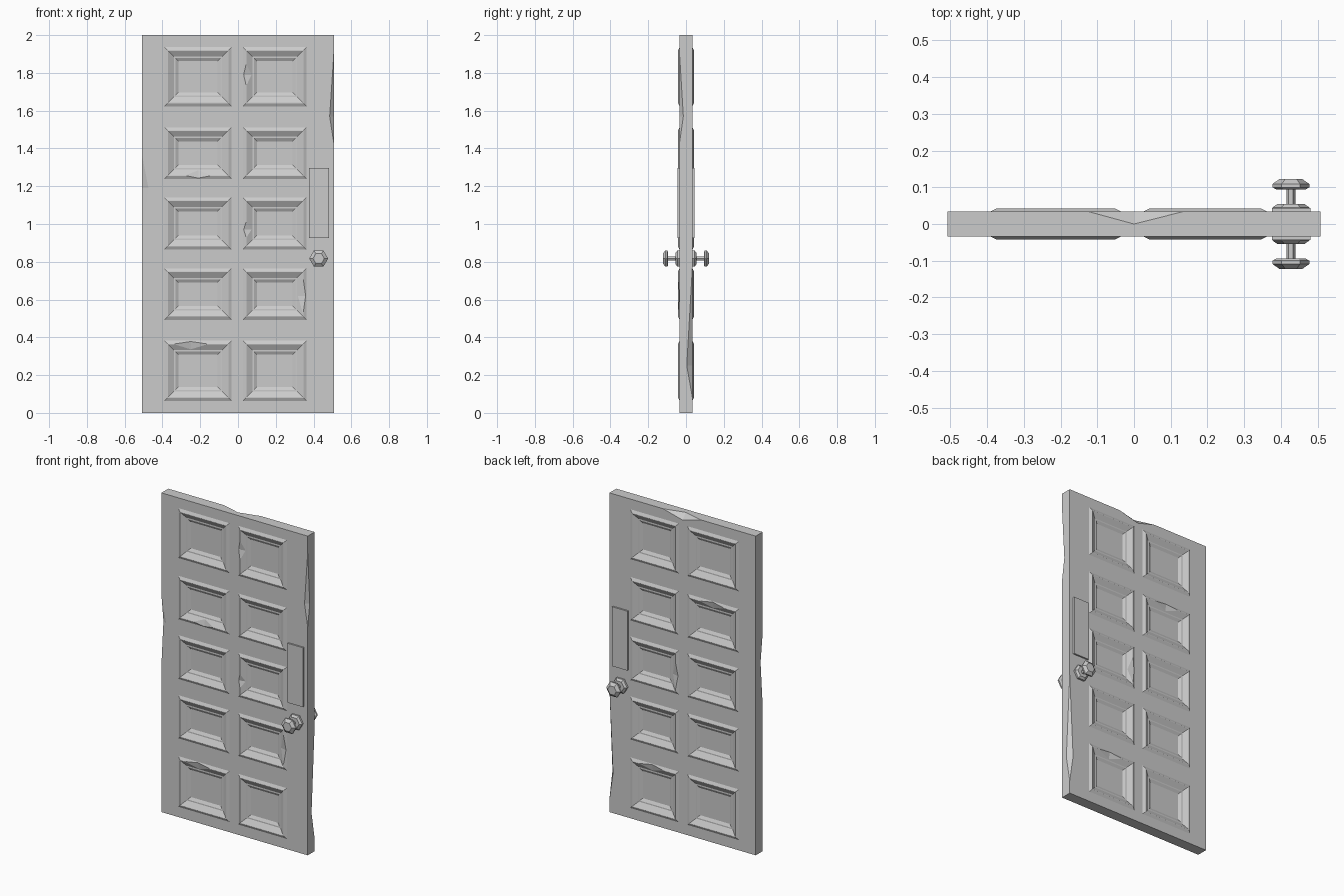
import bpy
import bmesh
from math import pi, cos, sin
from mathutils import Vector

if "Cube" in bpy.data.objects:
    bpy.data.objects.remove(bpy.data.objects["Cube"], do_unlink=True)

grey = bpy.data.materials.new("plain_grey")
grey.use_nodes = True
COLOUR = (0.6, 0.6, 0.6, 1)
grey.diffuse_color = COLOUR
grey.node_tree.nodes["Principled BSDF"].inputs["Base Color"].default_value = COLOUR

W, T, H = 0.507, 0.034, 2.0          # half width, half thickness, height
COLS = [(-0.39, -0.035), (0.026, 0.362)]
ROWS = [(0.064, 0.382), (0.493, 0.764), (0.865, 1.14), (1.239, 1.512), (1.623, 1.936)]


def finish(name, bm):
    bmesh.ops.recalc_face_normals(bm, faces=bm.faces)
    mesh = bpy.data.meshes.new(name)
    bm.to_mesh(mesh)
    bm.free()
    mesh.materials.append(grey)
    ob = bpy.data.objects.new(name, mesh)
    bpy.context.scene.collection.objects.link(ob)
    return ob


def box(bm, lo, hi):
    verts = bmesh.ops.create_cube(bm, size=1)["verts"]
    lo, hi = Vector(lo), Vector(hi)
    for v in verts:
        v.co = (lo + hi) / 2 + v.co * (hi - lo)


# Door slab, cut into a grid so that each panel is one face per side
bm = bmesh.new()
box(bm, (-W, -T, 0), (W, T, H))
for axis, spans in ((Vector((1, 0, 0)), COLS), (Vector((0, 0, 1)), ROWS)):
    for span in spans:
        for d in span:
            bmesh.ops.bisect_plane(bm, geom=bm.verts[:] + bm.edges[:] + bm.faces[:],
                                   plane_co=axis * d, plane_no=axis)


def in_spans(value, spans):
    return any(a < value < b for a, b in spans)


# Raised moulding, then a stepped recess in every panel
bm.normal_update()
panels = [f for f in bm.faces if abs(f.normal.y) > 0.9
          and in_spans(f.calc_center_median().x, COLS)
          and in_spans(f.calc_center_median().z, ROWS)]
for inset, rise in ((0.016, 0.008), (0.003, 0), (0.031, -0.018), (0.008, 0), (0.016, -0.009)):
    bmesh.ops.inset_individual(bm, faces=panels, thickness=inset, depth=rise,
                               use_even_offset=True)
door = finish("door_slab", bm)

# Chips: a and b are the ends along an edge, c and d the deepest points either side
cut = bmesh.new()


def chip(a, b, c, d):
    a, b, c, d = map(Vector, (a, b, c, d))
    mid = (c + d) / 2
    points = (a + (a - mid) * 0.3, b + (b - mid) * 0.3,
              c + (c - d) * 0.3, d + (d - c) * 0.3)
    bmesh.ops.convex_hull(cut, input=[cut.verts.new(p) for p in points])


def side_chip(x, y, low, high, deep, dx, dy):
    sx, sy = (1 if x > 0 else -1), (1 if y > 0 else -1)
    chip((x, y, low), (x, y, high), (x - sx * dx, y, deep), (x, y - sy * dy, deep))


chip((-0.125, T, H), (0.135, T, H), (0, 0, H), (0, T, H - 0.035))
side_chip(-W, -T, 0.92, 1.36, 1.19, 0.033, 0.02)
side_chip(W, -T, 1.43, 1.9, 1.57, 0.022, 0.02)
side_chip(W, T, 0.08, 0.78, 0.25, 0.025, 0.03)


def moulding_chip(col, row, edge, side, centre, half):
    """Notch in one moulding ridge; centre and half run along that ridge."""
    (x0, x1), (z0, z1) = COLS[col], ROWS[row]
    across = edge in ("left", "right")
    base, inward = {"left": (x0, 1), "right": (x1, -1),
                    "bottom": (z0, 1), "top": (z1, -1)}[edge]

    def point(along, offset, y):
        p = base + inward * offset
        return (p, side * y, along) if across else (along, side * y, p)
    chip(point(centre - half, 0.018, 0.042), point(centre + half, 0.018, 0.042),
         point(centre, 0.004, 0.036), point(centre, 0.045, 0.0267))


for args in ((1, 4, "left", -1, 1.79, 0.055), (0, 3, "bottom", -1, -0.21, 0.065),
             (1, 2, "left", -1, 0.97, 0.04), (1, 1, "right", -1, 0.62, 0.09),
             (0, 0, "top", -1, -0.25, 0.085), (0, 3, "top", 1, -0.21, 0.08),
             (1, 2, "left", 1, 0.98, 0.08), (1, 0, "top", 1, 0.21, 0.08)):
    moulding_chip(*args)

cutter = finish("chip_cutter", cut)
cutter.hide_render = True
mod = door.modifiers.new("chips", "BOOLEAN")
mod.operation = "DIFFERENCE"
mod.solver = "EXACT"
mod.object = cutter
graph = bpy.context.evaluated_depsgraph_get()
door.data = bpy.data.meshes.new_from_object(door.evaluated_get(graph))
door.modifiers.clear()
bpy.data.objects.remove(cutter, do_unlink=True)

# Six-sided knob profile: radius and distance from the door centre
KNOB = [(0.05, 0.03), (0.05, 0.045), (0.036, 0.055), (0.012, 0.055), (0.012, 0.094),
        (0.04, 0.094), (0.05, 0.1), (0.05, 0.109), (0.03, 0.123)]
for side, label in ((-1, "front"), (1, "back")):
    bm = bmesh.new()
    rings = [[bm.verts.new((0.427 + r * cos(k * pi / 3), side * y, 0.817 + r * sin(k * pi / 3)))
              for k in range(6)] for r, y in KNOB]
    for lower, upper in zip(rings, rings[1:]):
        for k in range(6):
            n = (k + 1) % 6
            bm.faces.new((lower[k], lower[n], upper[n], upper[k]))
    bm.faces.new(rings[0])
    bm.faces.new(rings[-1])
    finish(label + "_knob", bm)

    # Push plate above the knob
    bm = bmesh.new()
    ys = sorted((side * 0.03, side * 0.044))
    box(bm, (0.375, ys[0], 0.925), (0.481, ys[1], 1.297))
    finish(label + "_push_plate", bm)
